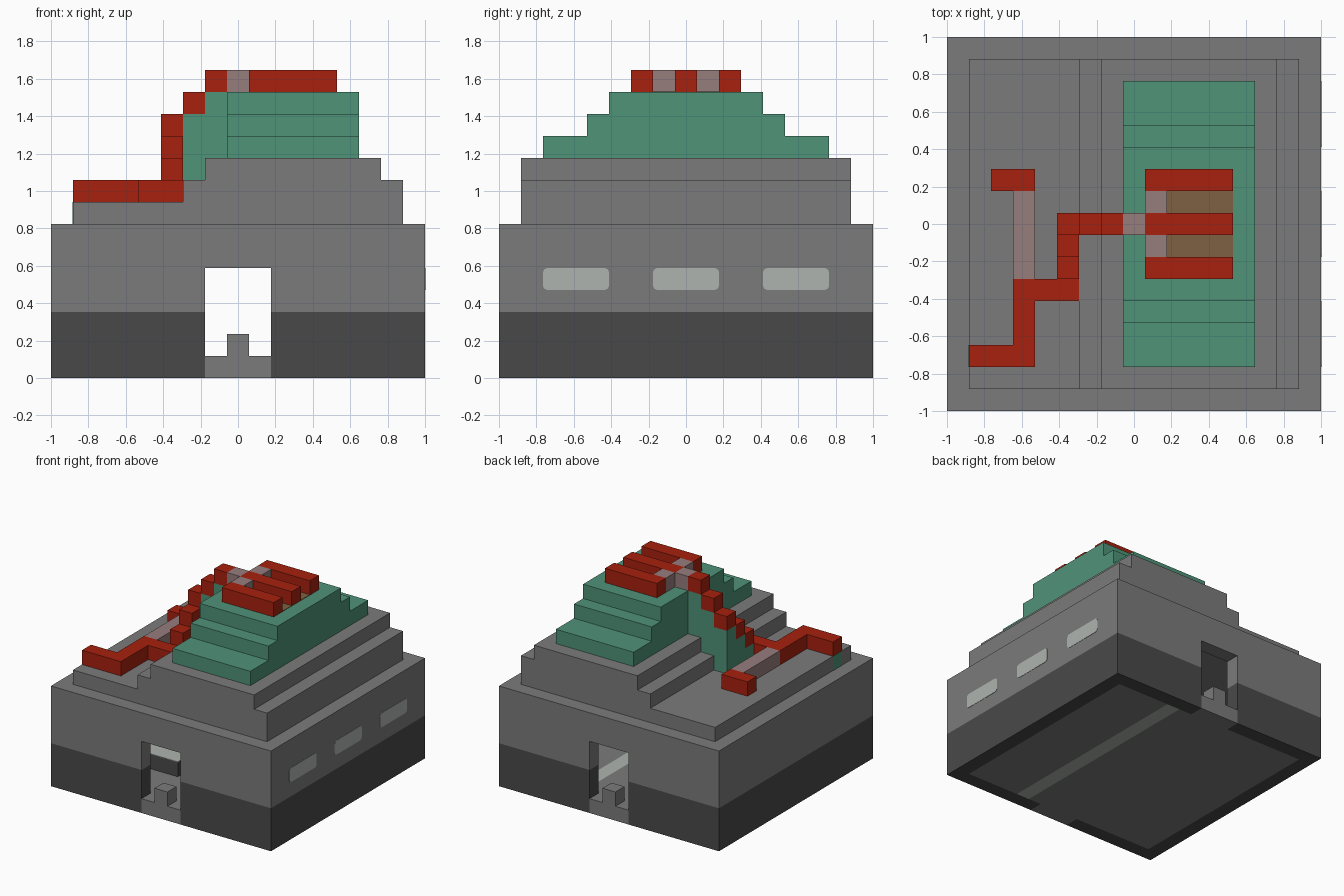
import bpy, bmesh
from mathutils import Vector

cube = bpy.data.objects.get("Cube")
if cube:
    bpy.data.objects.remove(cube, do_unlink=True)

U = 2 / 17          # one building block
WALL, IN = 8.5, 7.5  # outer and inner half widths, in blocks


def material(name, hex_code):
    rgb = [int(hex_code[i:i + 2], 16) / 255 for i in (0, 2, 4)]
    lin = [((c + 0.055) / 1.055) ** 2.4 if c > 0.04 else c / 12.92 for c in rgb]
    m = bpy.data.materials.new(name)
    m.use_nodes = True
    m.diffuse_color = (*lin, 1)
    m.node_tree.nodes["Principled BSDF"].inputs["Base Color"].default_value = (*lin, 1)
    return m


grey = material("stone grey", "7b7b7b")
dark = material("dark stone", "494949")
green = material("weathered green", "4f9379")
red = material("red", "a8210f")
pink = material("dusty pink", "977d7d")
brown = material("brown", "7f6042")
pale = material("pale glass", "aeb4af")


def blocks(name, mat, *boxes, round_x=0):
    """One object made of boxes (x0, x1, y0, y1, z0, z1), in block units."""
    bm = bmesh.new()
    for b in boxes:
        lo, hi = Vector(b[0::2]) * U, Vector(b[1::2]) * U
        verts = bmesh.ops.create_cube(bm, size=1)["verts"]
        for v in verts:
            v.co = Vector((lo[i] + (v.co[i] + 0.5) * (hi[i] - lo[i]) for i in range(3)))
        if round_x:
            edges = [e for e in {e for v in verts for e in v.link_edges}
                     if abs(e.verts[0].co.x - e.verts[1].co.x) > 1e-5]
            bmesh.ops.bevel(bm, geom=edges, offset=round_x, segments=4,
                            profile=0.5, affect='EDGES')
    me = bpy.data.meshes.new(name)
    bm.to_mesh(me)
    bm.free()
    me.materials.append(mat)
    ob = bpy.data.objects.new(name, me)
    bpy.context.collection.objects.link(ob)
    return ob


def wall_ring(name, mat, z0, z1):
    """Four walls with a doorway in the front and the back."""
    parts = []
    for s in (-1, 1):
        parts.append((*sorted((s * IN, s * WALL)), -WALL, WALL, z0, z1))
        for t in (-1, 1):
            parts.append((*sorted((s * 1.5, s * IN)), *sorted((t * IN, t * WALL)), z0, z1))
    blocks(name, mat, *parts)


# Hollow hall: floor, walls, lintels and roof
wall_ring("lower_walls", dark, 0, 3)
wall_ring("upper_walls", grey, 3, 5)
blocks("lintel_walls", grey,
       (-WALL, WALL, -WALL, -IN, 5, 6), (-WALL, WALL, IN, WALL, 5, 6),
       (-WALL, -IN, -IN, IN, 5, 6), (IN, WALL, -IN, IN, 5, 6))
blocks("roof_slab", grey, (-WALL, WALL, -WALL, WALL, 6, 7))
blocks("floor", grey, (-IN, 2.5, -IN, IN, 0, 1), (3.5, IN, -IN, IN, 0, 1))
blocks("floor_light_strip", pale, (2.5, 3.5, -IN, IN, 0, 1))
for side, y in (("front", -WALL), ("back", IN)):
    blocks(side + "_door_sill", grey, (-1.5, 1.5, y, y + 1, 0, 1))
    blocks(side + "_door_post", grey, (-0.5, 0.5, y, y + 1, 1, 2))
blocks("inner_bench", dark, (-4.5, -1.5, -4.5, 4.5, 1, 2))
blocks("bench_top", pale, (-4.5, -1.5, -4.5, 4.5, 2, 2.04))

# Windows on one side wall
blocks("side_windows", pale,
       *[(WALL - 0.02, WALL + 0.02, y - 1.5, y + 1.5, 4, 5) for y in (-5, 0, 5)],
       round_x=0.025)

# Stepped stone roof
blocks("roof_tier_low", grey, (-IN, IN, -IN, IN, 7, 8))
blocks("roof_tier_middle", grey, (-2.5, IN, -IN, IN, 8, 9))
blocks("roof_tier_high", grey, (-1.5, 6.5, -IN, IN, 9, 10))

# Green stepped mound
for i, half in enumerate((6.5, 4.5, 3.5)):
    blocks(f"mound_step_{i + 1}", green, (-0.5, 5.5, -half, half, 10 + i, 11 + i))

# Green supports under the descending path
blocks("path_support", green,
       (-1.5, -0.5, -0.5, 0.5, 10, 13), (-2.5, -1.5, -0.5, 0.5, 9, 12),
       (-3.5, -2.5, -0.5, 0.5, 8, 11), (-3.5, -2.5, -1.5, -0.5, 8, 10),
       (-3.5, -2.5, -2.5, -1.5, 8, 9))
blocks("path_end_support", green, (-IN - 0.02, -IN, -6.5, -5.5, 7, 8))

# Red path stepping down from the mound
blocks("red_path_steps", red,
       (-1.5, -0.5, -0.5, 0.5, 13, 14), (-2.5, -1.5, -0.5, 0.5, 12, 13),
       (-3.5, -2.5, -0.5, 0.5, 11, 12), (-3.5, -2.5, -1.5, -0.5, 10, 11),
       (-3.5, -2.5, -2.5, -1.5, 9, 10))
blocks("red_path_lower", red,
       (-5.5, -2.5, -3.5, -2.5, 8, 9), (-5.5, -4.5, -5.5, -3.5, 8, 9),
       (-7.5, -4.5, -6.5, -5.5, 8, 9))
blocks("red_path_branch", red, (-6.5, -4.5, 1.5, 2.5, 8, 9))
blocks("pink_path_link", pink, (-5.5, -4.5, -2.5, 1.5, 8, 9))

# Three-pronged crest on top
blocks("crest_prongs", red, *[(0.5, 4.5, y - 0.5, y + 0.5, 13, 14) for y in (-2, 0, 2)])
blocks("crest_links", pink, (-0.5, 0.5, -0.5, 0.5, 13, 14),
       *[(0.5, 1.5, y - 0.5, y + 0.5, 13, 14) for y in (-1, 1)])
blocks("crest_inlay", brown, *[(1.5, 4.5, y - 0.5, y + 0.5, 13, 13.03) for y in (-1, 1)])
